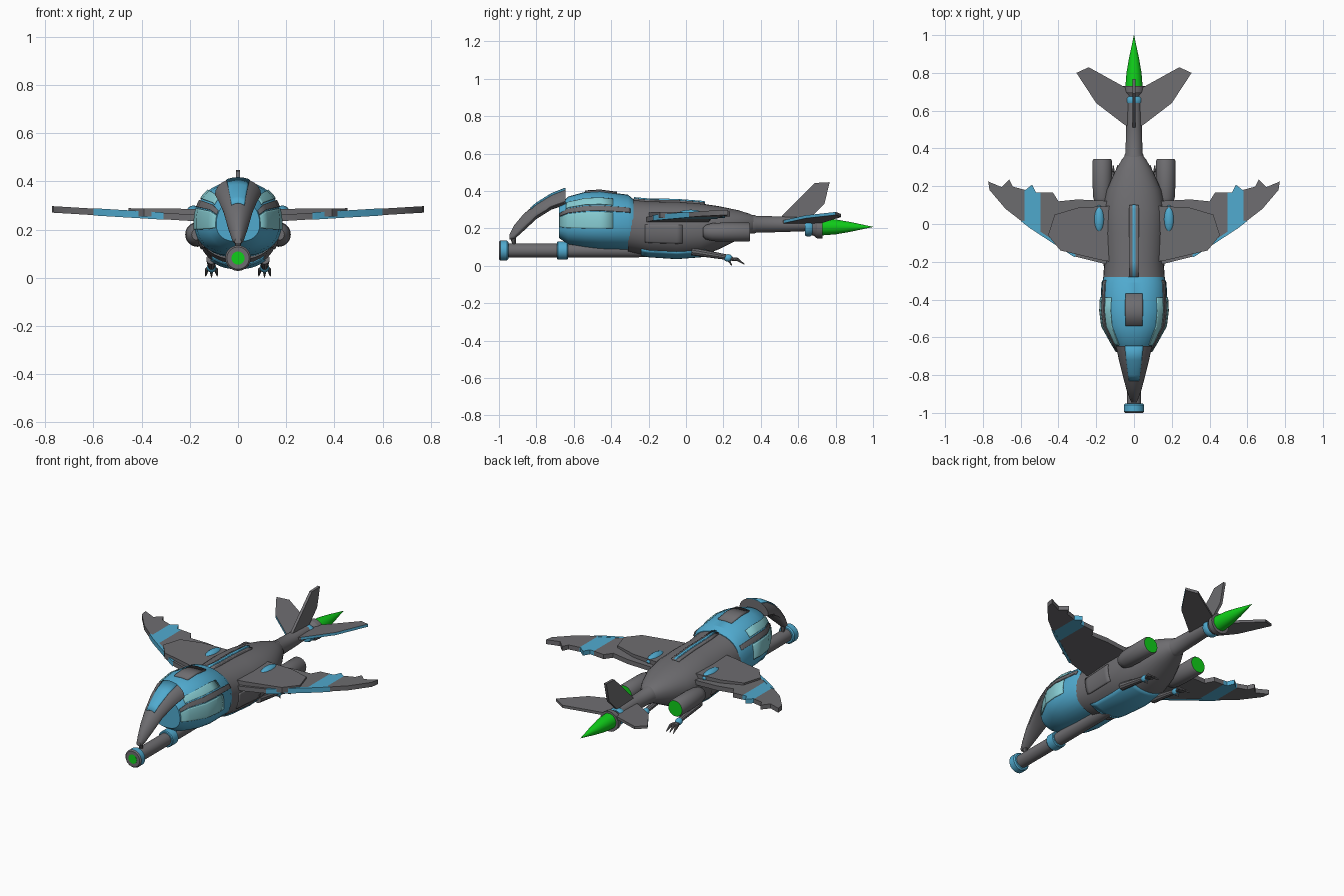
import bpy, bmesh, math
from mathutils import Vector

if "Cube" in bpy.data.objects:
    bpy.data.objects.remove(bpy.data.objects["Cube"])

COLOURS = {"grey": (0.155, 0.152, 0.162), "blue": (0.08, 0.40, 0.62),
           "glass": (0.24, 0.60, 0.64), "green": (0.005, 0.62, 0.01)}
GREY, BLUE, GLASS, GREEN = range(4)
MATS = []
for key, rgb in COLOURS.items():
    m = bpy.data.materials.new(key)
    m.diffuse_color = (*rgb, 1)
    m.use_nodes = True
    m.node_tree.nodes["Principled BSDF"].inputs["Base Color"].default_value = m.diffuse_color
    MATS.append(m)


def finish(name, bm, mat=GREY, mirror=False, thick=0):
    """Turn a bmesh into an object; mat is an index or rule(centre, normal)."""
    bmesh.ops.recalc_face_normals(bm, faces=bm.faces)
    for f in bm.faces:
        f.material_index = mat(f.calc_center_median(), f.normal) if callable(mat) else mat
        f.smooth = True
    me = bpy.data.meshes.new(name)
    bm.to_mesh(me)
    bm.free()
    for m in MATS:
        me.materials.append(m)
    me.set_sharp_from_angle(angle=math.radians(32))
    ob = bpy.data.objects.new(name, me)
    bpy.context.collection.objects.link(ob)
    if thick:
        sol = ob.modifiers.new("thickness", 'SOLIDIFY')
        sol.thickness = thick
        sol.offset = 0
    if mirror:
        ob.modifiers.new("mirror", 'MIRROR')
    return ob


def point(sec, a, p):
    """Point on a cross-section (y, half width, bottom, middle, top)."""
    y, w, zb, zc, zt = sec
    c, s = math.cos(a), math.sin(a)
    x = math.copysign(abs(c) ** (2 / p), c) * w
    z = math.copysign(abs(s) ** (2 / p), s) * (zt - zc if s > 0 else zc - zb)
    return Vector((x, y, zc + z))


def loft(name, secs, mat=GREY, p=2, n=32, cx=0, mirror=False):
    bm = bmesh.new()
    rings = [[bm.verts.new(point(s, 2 * math.pi * i / n, p) + Vector((cx, 0, 0)))
              for i in range(n)] for s in secs]
    for a, b in zip(rings, rings[1:]):
        for i in range(n):
            bm.faces.new((a[i], a[(i + 1) % n], b[(i + 1) % n], b[i]))
    bm.faces.new(rings[0])
    bm.faces.new(rings[-1])
    return finish(name, bm, mat, mirror)


def round_secs(z, *pairs):
    return [(y, r, z - r, z, z + r) for y, r in pairs]


def patch(name, secs, p, y0, y1, a0, a1, mat, mirror=False, thick=0.009):
    """Thin plate following a lofted surface between two y values and two angles."""
    ys = sorted({y0, y1} | {s[0] for s in secs if y0 < s[0] < y1})
    bm = bmesh.new()
    rows = []
    for y in ys:
        for s, t in zip(secs, secs[1:]):
            if s[0] <= y <= t[0]:
                k = (y - s[0]) / (t[0] - s[0])
                sec = [u + (v - u) * k for u, v in zip(s, t)]
        rows.append([bm.verts.new(point(sec, math.radians(a0 + (a1 - a0) * i / 10), p))
                     for i in range(11)])
    for a, b in zip(rows, rows[1:]):
        for i in range(10):
            bm.faces.new((a[i], a[i + 1], b[i + 1], b[i]))
    return finish(name, bm, mat, mirror, thick)


def prism(name, pts, low, high, mat=GREY, mirror=False, cuts=()):
    """Outline between two surfaces given as functions (u, v) -> point."""
    bm = bmesh.new()
    lo = [bm.verts.new(low(*q)) for q in pts]
    hi = [bm.verts.new(high(*q)) for q in pts]
    bm.faces.new(lo)
    bm.faces.new(hi)
    for i in range(len(pts)):
        j = (i + 1) % len(pts)
        bm.faces.new((lo[i], lo[j], hi[j], hi[i]))
    for x in cuts:
        bmesh.ops.bisect_plane(bm, geom=bm.verts[:] + bm.edges[:] + bm.faces[:],
                               plane_co=(x, 0, 0), plane_no=(1, 0, 0))
    return finish(name, bm, mat, mirror)


def rod(name, a, b, r0, r1, mat=GREY, mirror=True):
    a, b = Vector(a), Vector(b)
    bm = bmesh.new()
    bmesh.ops.create_cone(bm, cap_ends=True, segments=10, radius1=r0, radius2=r1,
                          depth=(b - a).length)
    bm.transform((b - a).to_track_quat('Z', 'Y').to_matrix().to_4x4())
    bmesh.ops.translate(bm, verts=bm.verts, vec=(a + b) / 2)
    return finish(name, bm, mat, mirror)


def ball(name, centre, size, mat):
    bm = bmesh.new()
    bmesh.ops.create_uvsphere(bm, u_segments=20, v_segments=12, radius=1)
    bmesh.ops.scale(bm, verts=bm.verts, vec=size)
    bmesh.ops.translate(bm, verts=bm.verts, vec=centre)
    return finish(name, bm, mat, True)


# Fuselage with blue belly, dorsal stripe and side panels
BODY = [(-.31, .165, .075, .21, .355), (-.2, .157, .05, .2, .345), (-.05, .167, .04, .2, .343),
        (.08, .167, .05, .2, .333), (.18, .145, .09, .21, .318), (.28, .10, .14, .22, .297),
        (.34, .065, .17, .225, .278), (.365, .045, .18, .225, .267)]
loft("fuselage", BODY, p=2.2)
patch("belly_panel", BODY, 2.2, -.24, .1, -130, -50, BLUE)
patch("dorsal_ridge", BODY, 2.2, -.28, .1, 83, 97, GREY, thick=.018)
patch("dorsal_stripe", BODY, 2.2, -.28, .1, 88, 92, BLUE, thick=.03)
patch("side_panel", BODY, 2.2, -.22, -.02, -28, 6, GREY, True)

# Cockpit head with glazing
HEAD = [(-.68, .09, .15, .22, .32), (-.63, .12, .115, .22, .37), (-.54, .17, .1, .22, .395),
        (-.46, .18, .09, .22, .4), (-.31, .172, .085, .22, .38), (-.28, .158, .085, .22, .355)]
loft("cockpit", HEAD, BLUE, p=2.3)
patch("lower_window", HEAD, 2.3, -.675, -.39, -7, 19, GLASS, True)
patch("window_band", HEAD, 2.3, -.675, -.3, 21, 31, GREY, True)
patch("upper_window", HEAD, 2.3, -.64, -.39, 34, 50, GLASS, True)
patch("roof_hatch", HEAD, 2.3, -.54, -.37, 78, 102, GREY, thick=.016)

# Hooked beak
BEAK = [(-.945, .014, .14, .15, .165), (-.92, .025, .14, .162, .215), (-.87, .042, .185, .21, .275),
        (-.8, .06, .25, .272, .335), (-.72, .08, .3, .318, .385), (-.645, .096, .325, .345, .415)]
loft("beak", BEAK, n=24)
patch("beak_stripe", BEAK, 2, -.83, -.645, 60, 120, BLUE, thick=.006)
rod("beak_hook", (0, -.925, .155), (0, -.918, .112), .016, .009, mirror=False)

# Long cannon under the head
loft("cannon_barrel", round_secs(.082, (-.96, .037), (-.3, .037), (-.1, .034)))
loft("muzzle_ring", round_secs(.082, (-1, .046), (-.993, .053), (-.957, .053), (-.95, .046)),
     lambda c, n: GREY if n.y < -.5 else BLUE)
loft("muzzle_glow", round_secs(.082, (-1.001, .027), (-.99, .027)), GREEN)
loft("barrel_ring", round_secs(.082, (-.69, .044), (-.685, .048), (-.635, .048), (-.63, .044)), BLUE)

# Tail boom, rear thruster and flame
loft("tail_boom", round_secs(.222, (.34, .05), (.365, .05), (.375, .045), (.5, .042), (.64, .037)))
loft("tail_ring", round_secs(.208, (.635, .045), (.645, .05), (.665, .05), (.675, .044)), BLUE)
loft("nozzle", round_secs(.205, (.67, .04), (.685, .046), (.7, .058), (.73, .06)))
loft("flame", round_secs(.208, (.72, .046), (.8, .04), (.88, .026), (.95, .011), (1, .001)), GREEN)

# Engine pods either side of the tail root
loft("engine_pod", round_secs(.18, (.09, .024), (.105, .038), (.14, .048), (.2, .051),
                              (.335, .051), (.343, .046)),
     lambda c, n: GREEN if n.y > .9 else GREY, cx=.168, mirror=True)


# Main wings: tip feathers, blue band and blue leading edge
def wing_z(x):
    return .248 + (x - .16) * .06


def wing_side(offset):
    return lambda x, y: Vector((x, y, wing_z(x) + offset))


WING = [(.1, -.22), (.16, -.21), (.32, -.17), (.55, -.02), (.68, .08), (.765, .18), (.772, .225),
        (.7, .195), (.66, .235), (.642, .198), (.575, .18), (.54, .208), (.52, .168), (.43, .168),
        (.4, .12), (.3, .13), (.1, .12)]


def wing_colour(c, n):
    return BLUE if .495 < c.x < .58 or (n.y < -.4 and .3 < c.x < .6) else GREY


prism("wing", WING, wing_side(-.014), wing_side(.013), wing_colour, True, (.495, .58))
TRIM = [(.31, -.176), (.32, -.173), (.55, -.023), (.6, .016), (.585, .018), (.545, -.008), (.31, -.162)]
prism("wing_trim", TRIM, wing_side(-.0155), wing_side(.0145), BLUE, True)
PANEL = [(.12, -.2), (.18, -.19), (.39, -.14), (.455, -.06), (.42, .05), (.29, .088), (.12, .095)]
prism("wing_panel", PANEL, lambda x, y: Vector((x, y, .255)),
      lambda x, y: Vector((x, y, .286 + .01 * (x - .16))), GREY, True)
ball("wing_root_dome", (.185, .025, .27), (.03, .075, .03), BLUE)


# Tailplanes and fin
def tail_side(offset):
    return lambda x, y: Vector((x, y, .228 + .17 * x + offset))


TAILPLANE = [(.02, .51), (.05, .525), (.2, .64), (.305, .8), (.24, .83), (.05, .725), (.02, .71)]
prism("tailplane", TAILPLANE, tail_side(-.008), tail_side(.008),
      lambda c, n: BLUE if n.x > .5 and n.y < 0 else GREY, True)
FIN = [(.5, .25), (.52, .275), (.69, .443), (.768, .447), (.74, .33), (.66, .25)]
prism("tail_fin", FIN, lambda y, z: Vector((-.008, y, z)), lambda y, z: Vector((.008, y, z)))

# Folded legs and clawed feet
rod("leg", (.11, .03, .078), (.11, .225, .045), .022, .014)
ball("ankle", (.11, .225, .042), (.02, .024, .02), BLUE)
for i, dx in enumerate((-.024, 0, .024)):
    knuckle = (.11 + dx * .8, .275, .034)
    rod(f"toe_{i}", (.11, .23, .038), knuckle, .01, .009)
    rod(f"claw_{i}", knuckle, (.11 + dx, .312, .008), .009, .002)
rod("rear_claw", (.11, .225, .034), (.11, .245, .002), .009, .002)
